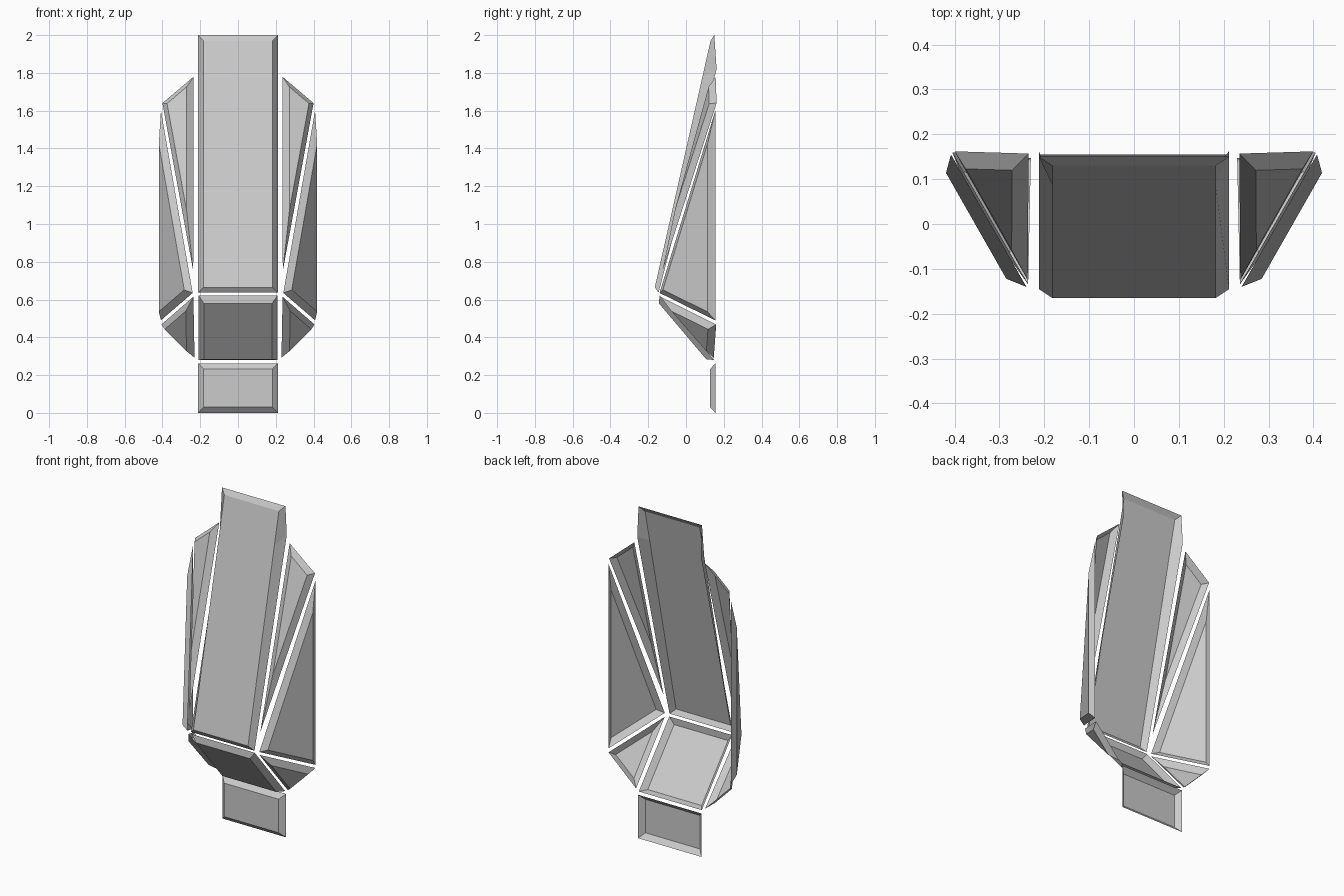
import bpy, bmesh
from mathutils import Vector

if "Cube" in bpy.data.objects:
    bpy.data.objects.remove(bpy.data.objects["Cube"])

BEVEL = 0.03                       # width and depth of every chamfered edge
INSIDE = Vector((0, 0.3, 0.7))     # a point behind the shell


def inset_face(rim, depth):
    """Shrink the rim polygon evenly and push it outwards from the shell."""
    centre = sum(rim, Vector()) / len(rim)
    normal = (rim[1] - rim[0]).cross(rim[2] - rim[0]).normalized()
    if normal.dot(centre - INSIDE) < 0:
        normal.negate()
    face = []
    for i, p in enumerate(rim):
        a = (rim[i - 1] - p).normalized()
        b = (rim[(i + 1) % len(rim)] - p).normalized()
        face.append(p + (a + b) * BEVEL / a.cross(b).length + normal * depth)
    return face


def panel(name, rim, face=None, depth=BEVEL):
    """Open-backed plate: a raised front face with sloping walls to its rim."""
    rim = [Vector(p) for p in rim]
    face = [Vector(p) for p in face] if face else inset_face(rim, depth)
    bm = bmesh.new()
    outer = [bm.verts.new(p) for p in rim]
    inner = [bm.verts.new(p) for p in face]
    front = bm.faces.new(inner)
    n = len(rim)
    for i in range(n):
        j = (i + 1) % n
        bm.faces.new((outer[i], outer[j], inner[j], inner[i]))
    bmesh.ops.recalc_face_normals(bm, faces=bm.faces)
    front.normal_update()
    if front.normal.dot(front.calc_center_median() - INSIDE) < 0:
        bmesh.ops.reverse_faces(bm, faces=bm.faces)
    mesh = bpy.data.meshes.new(name)
    bm.to_mesh(mesh)
    bm.free()
    obj = bpy.data.objects.new(name, mesh)
    bpy.context.collection.objects.link(obj)
    return obj


def strip(profile, half):
    """Symmetric outline from (y, z) points running up one side, down the other."""
    return ([(half, y, z) for y, z in profile]
            + [(-half, y, z) for y, z in reversed(profile)])


# Centre panels; the tall one has side walls that deepen near the top
panel("upper_centre_panel",
      strip([(-0.145, 0.637), (0.162, 1.82), (0.15, 2.0)], 0.212),
      strip([(-0.165, 0.665), (0.087, 1.78), (0.13, 1.97)], 0.182))
panel("lower_centre_panel", strip([(0.15, 0.28), (-0.14, 0.622)], 0.21))
panel("bottom_panel", strip([(0.155, 0.0), (0.155, 0.262)], 0.212), depth=0.027)

# Triangular side panels, mirrored left and right
SIDE_PANELS = {
    "upper_wing": [(0.235, 0.157, 1.78), (0.40, 0.162, 1.64), (0.237, -0.125, 0.75)],
    "side_panel": [(0.408, 0.155, 1.60), (0.408, 0.155, 0.49), (0.24, -0.14, 0.635)],
    "lower_corner": [(0.405, 0.16, 0.468), (0.236, -0.135, 0.615), (0.23, 0.147, 0.292)],
}
for name, rim in SIDE_PANELS.items():
    for side, s in (("right", 1), ("left", -1)):
        panel(f"{side}_{name}", [(s * x, y, z) for x, y, z in rim])
